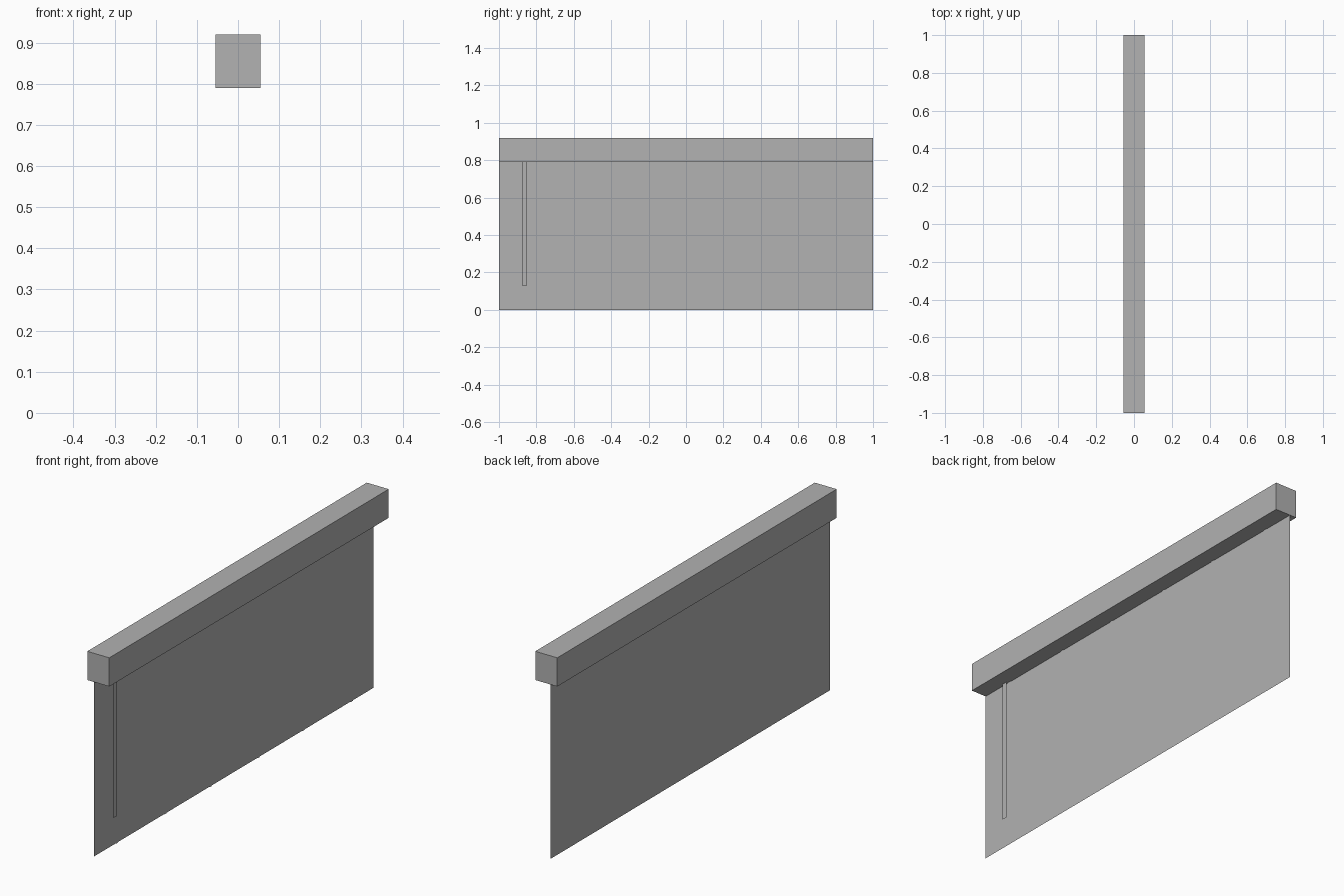
import bpy

cube = bpy.data.objects.get("Cube")
if cube:
    bpy.data.objects.remove(cube, do_unlink=True)

# One plain grey for every part
grey = bpy.data.materials.new("plain grey")
grey.use_nodes = True
colour = (0.445, 0.445, 0.445, 1)
grey.diffuse_color = colour
grey.node_tree.nodes["Principled BSDF"].inputs["Base Color"].default_value = colour


def add_mesh(name, verts, faces):
    mesh = bpy.data.meshes.new(name)
    mesh.from_pydata(verts, [], faces)
    mesh.materials.append(grey)
    obj = bpy.data.objects.new(name, mesh)
    bpy.context.collection.objects.link(obj)
    return obj


def sheet(name, x, y0, y1, z0, z1):
    """Flat upright panel facing +x."""
    return add_mesh(name, [(x, y0, z0), (x, y1, z0), (x, y1, z1), (x, y0, z1)],
                    [(0, 1, 2, 3)])


# Head rail
rail_bottom, rail_top = 0.79, 0.92
bpy.ops.mesh.primitive_cube_add(size=1, location=(0, 0, (rail_bottom + rail_top) / 2))
rail = bpy.context.object
rail.name = "head_rail"
rail.scale = (0.11, 2, rail_top - rail_bottom)
rail.data.materials.append(grey)

# Hanging blind
blind_x = -0.021
sheet("blind_sheet", blind_x, -1, 1, 0, rail_bottom)

# Narrow overlap strips between the slats, mirrored about the middle
for side in (-1, 1):
    for i, y in enumerate((0.172, 0.494, 0.84)):
        sheet(f"slat_seam_{'front' if side < 0 else 'back'}_{i + 1}",
              blind_x + 0.003, side * y - 0.008, side * y + 0.008, 0, rail_bottom)

# Control wand
sheet("control_wand", blind_x + 0.011, -0.877, -0.85, 0.13, rail_bottom)
